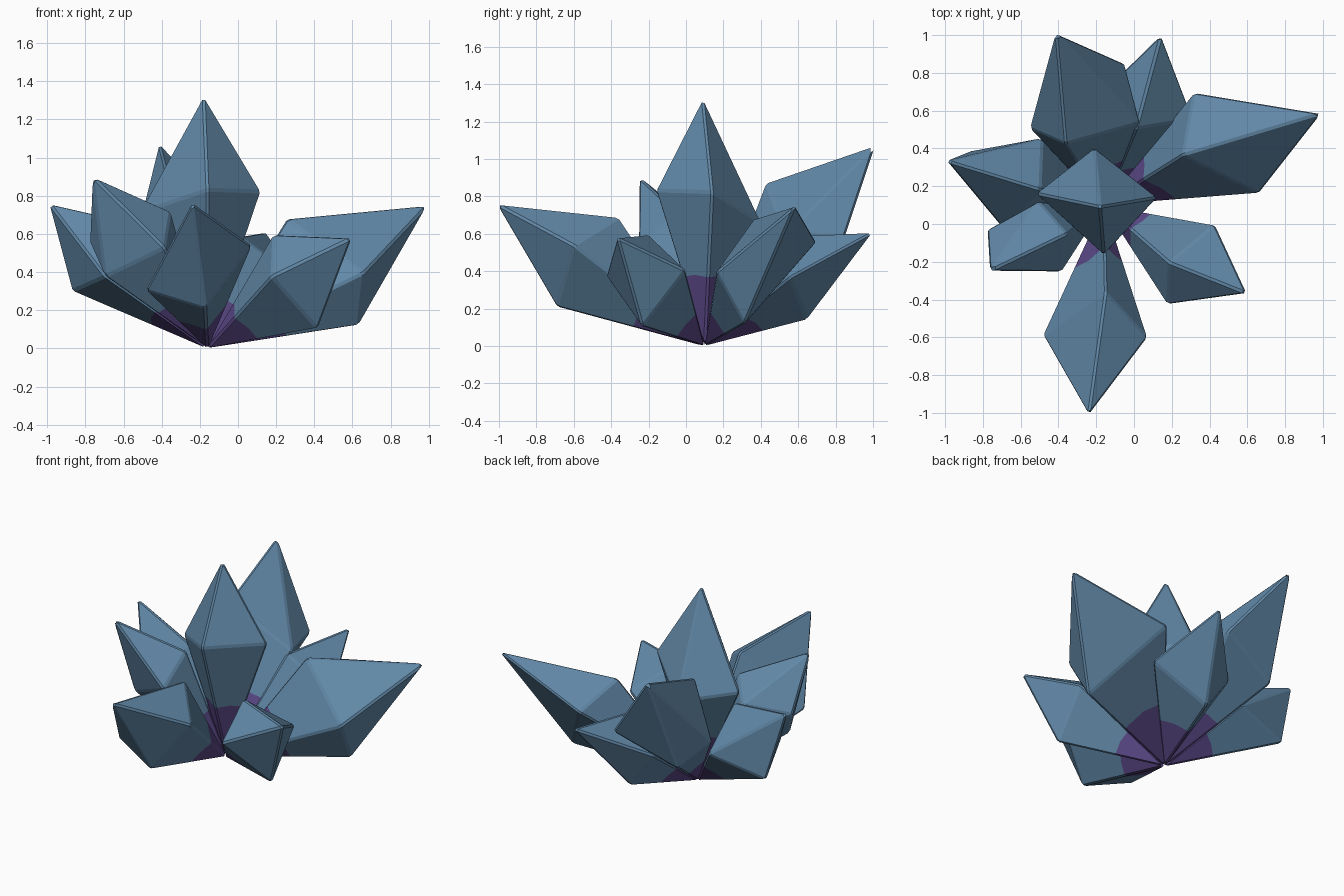
import bpy
import bmesh
from mathutils import Vector

cube = bpy.data.objects.get("Cube")
if cube:
    bpy.data.objects.remove(cube, do_unlink=True)

ROOT = Vector((-0.16, 0.10, 0.0))   # point where all crystals meet
GLOW_SHARE = 0.295                  # part of the length that is purple
BEVEL = 0.011


def make_material(name, color):
    mat = bpy.data.materials.new(name)
    mat.use_nodes = True
    mat.diffuse_color = color
    node = next(n for n in mat.node_tree.nodes if n.type == "BSDF_PRINCIPLED")
    node.inputs["Base Color"].default_value = color
    return mat


materials = [
    make_material("crystal_blue", (0.121, 0.248, 0.39, 1)),
    make_material("root_purple", (0.108, 0.069, 0.255, 1)),
]


def crystal(name, tip, *corners):
    """Faceted spike from the root, widest at its corners, closed by a tip."""
    bm = bmesh.new()
    reach = Vector(tip) - ROOT
    axis = reach.normalized()
    glow = reach.length * GLOW_SHARE
    root = bm.verts.new(axis * -0.016)
    bm.verts.new(reach + axis * 0.02)
    for corner in corners:
        bm.verts.new((Vector(corner) - ROOT) * 1.015)
    bmesh.ops.convex_hull(bm, input=bm.verts[:])
    loose = [v for v in bm.verts if not v.link_faces]
    bmesh.ops.delete(bm, geom=loose, context="VERTS")

    # Two directions on every facet that meets the root, for a rounded limit
    directions = []
    for face in root.link_faces:
        a, b = [v.co.normalized() for v in face.verts if v is not root]
        directions += [a.lerp(b, t).normalized() for t in (0.25, 0.75)]

    # Narrow chamfer along all ridges
    bmesh.ops.bevel(bm, geom=bm.edges[:], offset=BEVEL, offset_type="OFFSET",
                    segments=1, profile=0.5, affect="EDGES", clamp_overlap=True)

    # Cut the facets where the root colour ends, then colour the inside
    for direction in directions:
        bmesh.ops.bisect_plane(bm, geom=bm.verts[:] + bm.edges[:] + bm.faces[:],
                               plane_co=direction * glow, plane_no=direction)
    for face in bm.faces:
        center = face.calc_center_median()
        face.material_index = int(all(center.dot(d) < glow for d in directions))
        face.smooth = False
    bmesh.ops.recalc_face_normals(bm, faces=bm.faces[:])

    mesh = bpy.data.meshes.new(name)
    bm.to_mesh(mesh)
    bm.free()
    for mat in materials:
        mesh.materials.append(mat)
    obj = bpy.data.objects.new(name, mesh)
    obj.location = ROOT
    bpy.context.collection.objects.link(obj)


# Tall upright crystal
crystal("central_crystal", (-0.18, 0.09, 1.31),
        (-0.16, -0.16, 0.82), (0.12, 0.14, 0.81),
        (-0.21, 0.40, 0.65), (-0.515, 0.16, 0.70))

# Ring of leaning crystals
crystal("left_large_crystal", (0.98, 0.58, 0.74),
        (0.25, 0.36, 0.67), (0.31, 0.69, 0.55),
        (0.62, 0.31, 0.115), (0.65, 0.16, 0.39))
crystal("front_left_crystal", (0.585, -0.36, 0.57),
        (0.18, -0.20, 0.59), (0.42, 0.0, 0.40),
        (0.41, -0.23, 0.1), (0.17, -0.42, 0.37))
crystal("front_crystal", (-0.24, -1.0, 0.75),
        (-0.15, -0.35, 0.68), (0.07, -0.59, 0.53),
        (-0.17, -0.68, 0.205), (-0.48, -0.58, 0.30))
crystal("front_right_crystal", (-0.755, -0.245, 0.89),
        (-0.35, -0.05, 0.71), (-0.38, -0.25, 0.52),
        (-0.69, -0.11, 0.37), (-0.77, -0.03, 0.55), (-0.50, 0.12, 0.60))
crystal("right_crystal", (-0.98, 0.33, 0.75),
        (-0.49, 0.18, 0.64), (-0.69, -0.02, 0.37),
        (-0.86, 0.38, 0.295), (-0.48, 0.45, 0.39))
crystal("back_right_crystal", (-0.41, 1.0, 1.06),
        (-0.36, 0.42, 0.86), (0.03, 0.53, 0.59), (-0.05, 0.84, 0.58),
        (-0.46, 0.74, 0.40), (-0.545, 0.50, 0.51))
crystal("back_left_crystal", (0.14, 0.99, 0.60),
        (0.01, 0.50, 0.58), (0.31, 0.55, 0.36),
        (-0.04, 0.64, 0.135), (-0.22, 0.64, 0.38))
